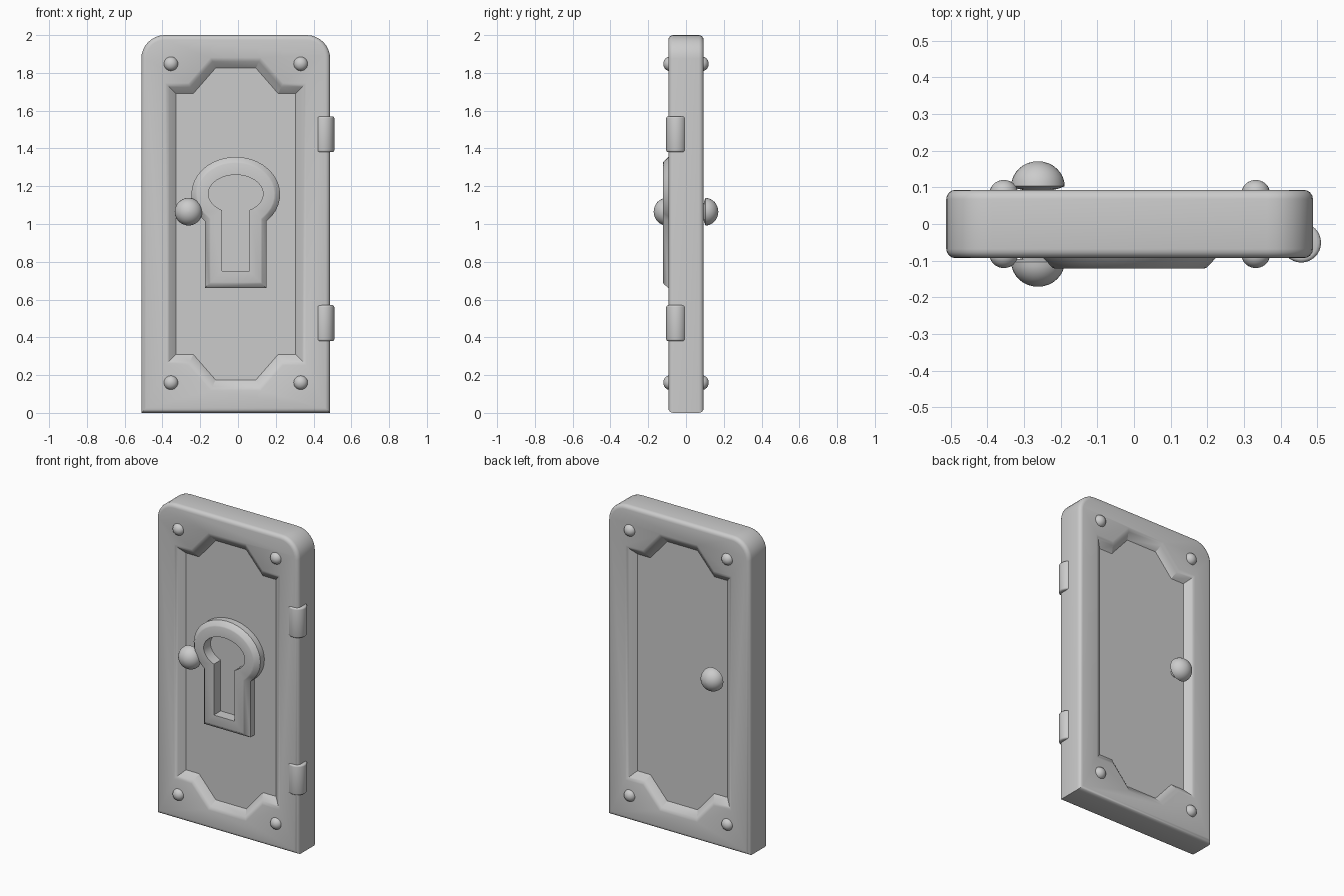
import bpy, bmesh
from math import sin, cos, pi, acos
from mathutils import Vector

if "Cube" in bpy.data.objects:
    bpy.data.objects.remove(bpy.data.objects["Cube"])

grey = bpy.data.materials.new("plain grey")
grey.use_nodes = True
COLOUR = (0.6, 0.6, 0.6, 1)
grey.diffuse_color = COLOUR
grey.node_tree.nodes["Principled BSDF"].inputs["Base Color"].default_value = COLOUR

CX = -0.012          # centre line of the door
FACE = 0.093         # half thickness of the door
FLOOR = 0.053        # half thickness at the sunken panels


def finish(name, bm):
    """Turn a bmesh into a named, grey object."""
    bmesh.ops.recalc_face_normals(bm, faces=bm.faces)
    mesh = bpy.data.meshes.new(name)
    bm.to_mesh(mesh)
    bm.free()
    mesh.materials.append(grey)
    obj = bpy.data.objects.new(name, mesh)
    bpy.context.collection.objects.link(obj)
    return obj


def smooth(obj, angle=0.6):
    bpy.ops.object.select_all(action='DESELECT')
    bpy.context.view_layer.objects.active = obj
    obj.select_set(True)
    bpy.ops.object.shade_smooth_by_angle(angle=angle)


def offset(points, d):
    """Move a counter-clockwise outline outward by d with mitred corners."""
    pts = [Vector(p) for p in points]
    out = []
    for i, p in enumerate(pts):
        a = (p - pts[i - 1]).normalized()
        b = (pts[(i + 1) % len(pts)] - p).normalized()
        na, nb = Vector((a.y, -a.x)), Vector((b.y, -b.x))
        out.append(p + (na + nb) * d / (1 + na.dot(nb)))
    return out


def loft(name, rings, cap=True):
    """Skin a list of (outline in x/z, y) rings."""
    bm = bmesh.new()
    loops = [[bm.verts.new((x, y, z)) for x, z in pts] for pts, y in rings]
    for lo, hi in zip(loops, loops[1:]):
        for i in range(len(lo)):
            bm.faces.new((lo[i - 1], lo[i], hi[i], hi[i - 1]))
    if cap:
        bm.faces.new(loops[0])
        bm.faces.new(loops[-1])
    return finish(name, bm)


def arc(cx, cz, rx, rz, start, end, n):
    return [(cx + rx * cos(start + (end - start) * i / n),
             cz + rz * sin(start + (end - start) * i / n)) for i in range(n + 1)]


def circle(x, z, r, n=28):
    return arc(x, z, r, r, 0, 2 * pi, n)[:-1]


def dome(name, x, z, side, stem, base, radius, height):
    """Round cap on a stem, pointing along y; stem is a list of (radius, y)."""
    profile = stem + [(radius * cos(t * pi / 16), base + height * sin(t * pi / 16))
                      for t in range(8)] + [(radius * 0.03, base + height)]
    smooth(loft(name, [(circle(x, z, r), side * y) for r, y in profile]))


# Door slab with rounded top corners and softened front and back rims
half, corner = 0.5, 0.125
outline = [(CX - half, 0), (CX + half, 0)]
outline += arc(CX + half - corner, 2 - corner, corner, corner, 0, pi / 2, 8)
outline += arc(CX - half + corner, 2 - corner, corner, corner, pi / 2, pi, 8)
R = 0.025
rim = [(R * (cos(t * pi / 8) - 1), FACE - R + R * sin(t * pi / 8)) for t in range(5)]
door = loft("door", [(offset(outline, d), -y) for d, y in reversed(rim)]
            + [(offset(outline, d), y) for d, y in rim])

# Sunken panel with stepped top and bottom, cut into both faces
quarter = [(0.317, 1.69), (0.225, 1.69), (0.107, 1.825)]
top = quarter + [(-x, z) for x, z in reversed(quarter)]
panel = [(CX + x, z) for x, z in top + [(-x, 2 - z) for x, z in top]]
slope = [(0, FLOOR), (0.035, FACE - 0.01), (0.046, FACE - 0.003),
         (0.06, FACE + 0.001), (0.06, FACE + 0.05)]
cutters = []
for side in (-1, 1):
    cutter = loft("panel_cutter", [(offset(panel, d), side * y) for d, y in slope])
    cutter.hide_render = True
    mod = door.modifiers.new("panel", 'BOOLEAN')
    mod.object, mod.solver = cutter, 'EXACT'
    cutters.append(cutter)
bpy.context.view_layer.update()
cut = bpy.data.meshes.new_from_object(
    door.evaluated_get(bpy.context.evaluated_depsgraph_get()))
door.modifiers.clear()
door.data = cut
for cutter in cutters:
    bpy.data.objects.remove(cutter)
smooth(door, 0.5)


# Raised keyhole frame on the front panel
def keyhole(half_width, rx, rz, cz, bottom):
    a = -acos(half_width / rx)
    return (arc(CX, cz, rx, rz, a, pi - a, 28)
            + [(CX - half_width, bottom), (CX + half_width, bottom)])


outer = keyhole(0.164, 0.235, 0.198, 1.157, 0.66)
inner = keyhole(0.073, 0.145, 0.1, 1.16, 0.75)
smooth(loft("keyhole_frame", [
    (outer, -FLOOR + 0.005), (outer, -FACE), (offset(outer, -0.024), -0.119),
    (offset(outer, -0.032), -0.122), (inner, -0.122), (inner, -FLOOR + 0.005)], cap=False))

# Knobs and corner studs on both faces
for side, label in ((-1, "front"), (1, "back")):
    dome(label + "_knob", -0.262, 1.065, side,
         [(0.027, FLOOR - 0.01), (0.027, 0.09), (0.055, 0.096)], 0.103, 0.073, 0.068)
    for x in (-0.355, 0.332):
        for z in (0.16, 1.848):
            dome(label + "_stud", x, z, side, [(0.037, FACE - 0.02)], 0.086, 0.038, 0.034)

# Barrel hinges on the left edge
for z in (0.475, 1.475):
    bm = bmesh.new()
    bmesh.ops.create_cone(bm, cap_ends=True, segments=32, radius1=0.054, radius2=0.054, depth=0.19)
    rims = [e for e in bm.edges if abs(e.verts[0].co.z - e.verts[1].co.z) < 0.01]
    bmesh.ops.bevel(bm, geom=rims, offset=0.01, segments=3, profile=0.5, affect='EDGES')
    hinge = finish("hinge", bm)
    hinge.location = (0.456, -0.051, z)
    smooth(hinge)
